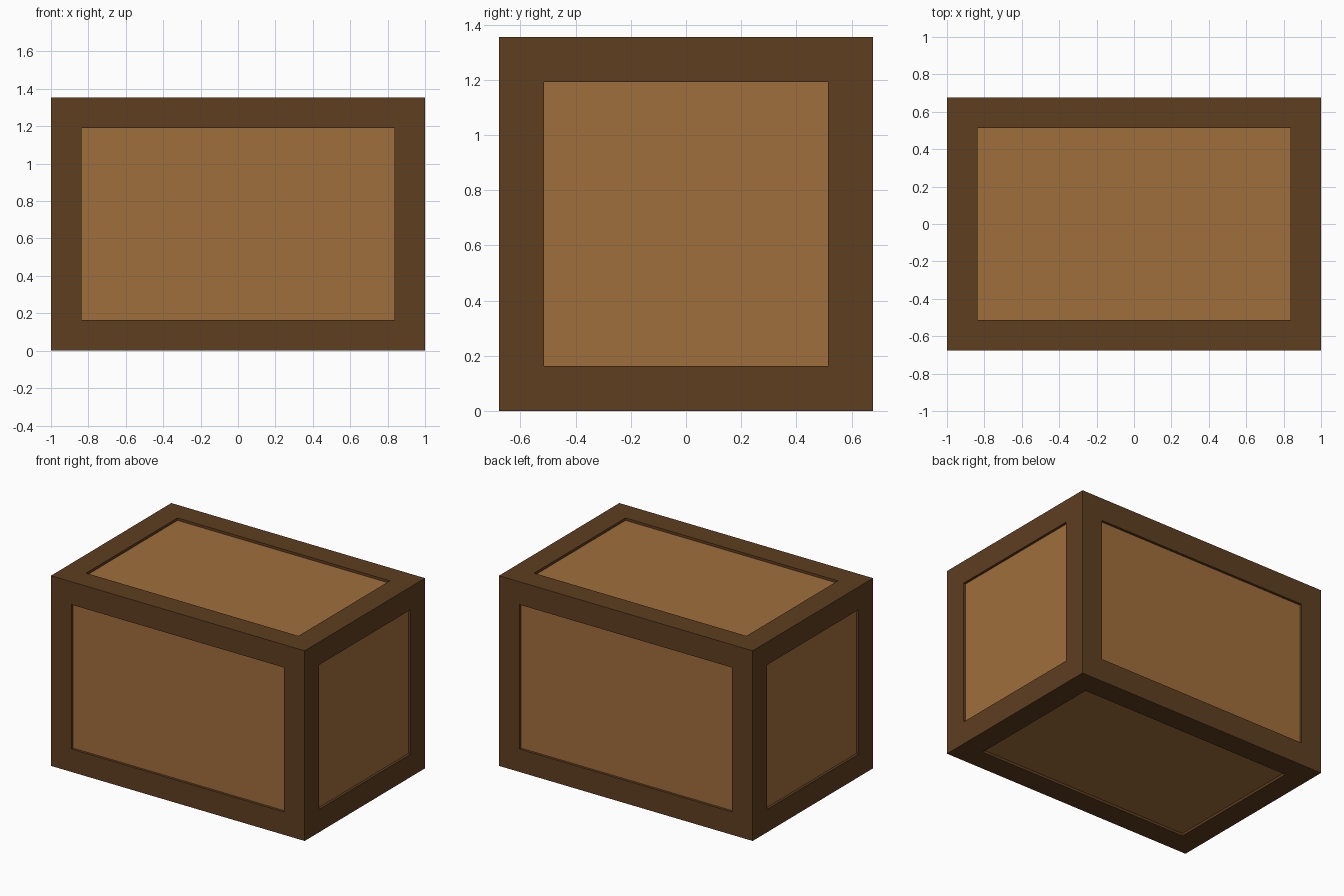
import bpy
import bmesh
from mathutils import Matrix, Vector

if "Cube" in bpy.data.objects:
    bpy.data.objects.remove(bpy.data.objects["Cube"])

SIZE = Vector((2.0, 1.355, 1.355))
BORDER = 0.163   # width of the frame boards
DEPTH = 0.018    # how far the panels sit behind the frame


def material(name, colour):
    mat = bpy.data.materials.new(name)
    mat.diffuse_color = (*colour, 1.0)
    mat.use_nodes = True
    mat.node_tree.nodes["Principled BSDF"].inputs["Base Color"].default_value = mat.diffuse_color
    return mat


dark_wood = material("dark wood", (0.112, 0.049, 0.0144))
light_wood = material("light wood", (0.352, 0.156, 0.045))

# Solid box standing on the ground
bm = bmesh.new()
bmesh.ops.create_cube(bm, size=1.0)
bmesh.ops.scale(bm, vec=SIZE, verts=bm.verts)
bmesh.ops.translate(bm, vec=(0, 0, SIZE.z / 2), verts=bm.verts)
bm.normal_update()

# Frame boards: inset every side, then sink the panel straight in
panels = list(bm.faces)
bmesh.ops.inset_individual(bm, faces=panels, thickness=BORDER, use_even_offset=True)
bm.normal_update()
for face in panels:
    normal = face.normal.copy()
    sunk = bmesh.ops.extrude_discrete_faces(bm, faces=[face])["faces"][0]
    bmesh.ops.translate(bm, vec=-normal * DEPTH, verts=sunk.verts)
    sunk.material_index = 1
bmesh.ops.recalc_face_normals(bm, faces=bm.faces)

mesh = bpy.data.meshes.new("crate")
mesh.materials.append(dark_wood)
mesh.materials.append(light_wood)
bm.to_mesh(mesh)
bm.free()
crate = bpy.data.objects.new("crate", mesh)
bpy.context.collection.objects.link(crate)
